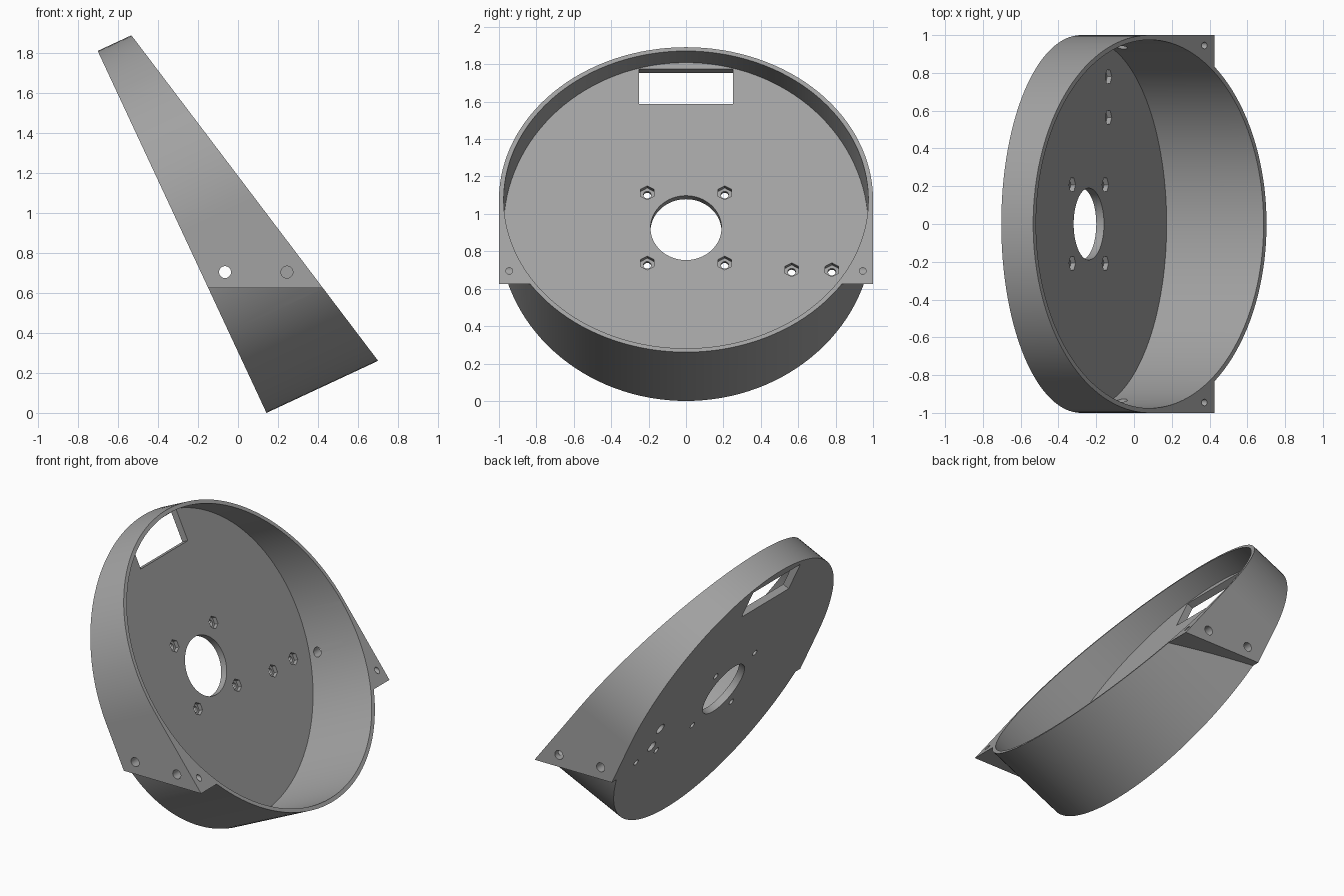
import bpy, bmesh, math
from mathutils import Matrix, Vector

if "Cube" in bpy.data.objects:
    bpy.data.objects.remove(bpy.data.objects["Cube"])

# Tilted frame: local x = drum axis, local y = width, local z = up the back plate
FRAME = Matrix.Translation((-0.28, 0, 0.9063)) @ Matrix.Rotation(math.radians(-25), 4, 'Y')
R_OUT, R_IN, FLOOR = 1.0, 0.975, 0.045
H_TOP, H_BOTTOM = 0.186, 0.617        # drum depth at the top and bottom
EAR_Z = 0.625                         # level underside of the side ears

grey = bpy.data.materials.new("grey plastic")
grey.diffuse_color = (0.36, 0.36, 0.36, 1)
grey.use_nodes = True
grey.node_tree.nodes["Principled BSDF"].inputs["Base Color"].default_value = grey.diffuse_color


def make(name, bm):
    bmesh.ops.recalc_face_normals(bm, faces=bm.faces)
    mesh = bpy.data.meshes.new(name)
    bm.to_mesh(mesh)
    bm.free()
    mesh.materials.append(grey)
    ob = bpy.data.objects.new(name, mesh)
    bpy.context.collection.objects.link(ob)
    return ob


def rod(r, start, end, n, frame=FRAME):
    """Cylinder between two points given in a frame."""
    a, b = frame @ Vector(start), frame @ Vector(end)
    # keep a vertex pointing up the plate, so six sides give an upright hexagon
    ax = (b - a).normalized()
    up = frame.to_3x3() @ Vector((0, 0, 1))
    side = up.cross(ax).normalized()
    up = ax.cross(side)
    bm = bmesh.new()
    rings = []
    for p in (a, b):
        rings.append([bm.verts.new(p + r * (math.cos(t) * up + math.sin(t) * side))
                      for t in (2 * math.pi * i / n for i in range(n))])
    bm.faces.new(rings[0])
    bm.faces.new(rings[1])
    for i in range(n):
        j = (i + 1) % n
        bm.faces.new((rings[0][i], rings[0][j], rings[1][j], rings[1][i]))
    return bm


def block(lo, hi):
    """Box between two corners in the tilted frame."""
    lo, hi = Vector(lo), Vector(hi)
    bm = bmesh.new()
    bmesh.ops.create_cube(bm, size=1, matrix=FRAME @ Matrix.Translation((lo + hi) / 2)
                          @ Matrix.Diagonal((*(hi - lo), 1)))
    return bm


def slice_off(bm, point, normal):
    """Remove everything on the normal side of a plane and cap the cut."""
    res = bmesh.ops.bisect_plane(bm, geom=bm.verts[:] + bm.edges[:] + bm.faces[:],
                                 plane_co=point, plane_no=normal, clear_outer=True)
    edges = [e for e in res['geom_cut'] if isinstance(e, bmesh.types.BMEdge)]
    bmesh.ops.contextual_create(bm, geom=edges)
    return bm


def combine(target, cutter, operation):
    cutter.hide_render = True
    mod = target.modifiers.new(operation.lower(), 'BOOLEAN')
    mod.operation, mod.solver, mod.object = operation, 'EXACT', cutter
    deps = bpy.context.evaluated_depsgraph_get()
    target.data = bpy.data.meshes.new_from_object(target.evaluated_get(deps))
    target.modifiers.clear()
    bpy.data.objects.remove(cutter)


# Sloping open face shared by drum and ears
rim_point = FRAME @ Vector((H_TOP, 0, R_OUT))
rim_normal = FRAME.to_3x3() @ Vector((2 * R_OUT, 0, H_BOTTOM - H_TOP)).normalized()

# Drum and the square ears on both sides
drum = make("tilted_drum", slice_off(rod(R_OUT, (0, 0, 0), (0.8, 0, 0), 128), rim_point, rim_normal))
ears = slice_off(block((0, -R_OUT, -0.95), (0.8, R_OUT, 0)), rim_point, rim_normal)
slice_off(ears, Vector((0, 0, EAR_Z)), Vector((0, 0, -1)))
combine(drum, make("side_ears", ears), 'UNION')


def cut(name, bm):
    combine(drum, make(name, bm), 'DIFFERENCE')


# Hollow, shaft hole and window
cut("hollow", rod(R_IN, (FLOOR, 0, 0), (1, 0, 0), 128))
cut("shaft_hole", rod(0.19, (-0.1, 0, 0), (0.2, 0, 0), 64))
cut("window", block((-0.1, -0.25, 0.73), (0.1, 0.25, 0.936)))

# Bolt holes with hexagonal nut pockets
bolts = [(y, z) for y in (-0.207, 0.207) for z in (-0.207, 0.207)] + [(0.565, -0.247), (0.78, -0.247)]
for y, z in bolts:
    cut("bolt_hole", rod(0.021, (-0.1, y, z), (0.1, y, z), 20))
    cut("nut_pocket", rod(0.041, (FLOOR - 0.027, y, z), (0.1, y, z), 6))

# Shallow round recesses on the back
for z in (-0.02, -0.17):
    cut("back_recess", rod(0.036, (-0.1, 0.66, z), (0.025, 0.66, z), 24))

# Ear holes: one through the wall, one blind, one in the sloping face
level = Matrix.Identity(4)
for s in (-1, 1):
    cut("ear_hole", rod(0.03, (-0.065, 0.8 * s, 0.705), (-0.065, 1.1 * s, 0.705), 24, level))
    cut("ear_blind_hole", rod(0.03, (0.245, 0.925 * s, 0.705), (0.245, 1.1 * s, 0.705), 24, level))
    cut("ear_screw_hole", rod(0.018, (0.245, 0.945 * s, 0.695), (0.6, 0.945 * s, 0.695), 16, level))

# Smooth curves, crisp edges
bpy.context.view_layer.objects.active = drum
drum.select_set(True)
bpy.ops.object.shade_smooth_by_angle(angle=math.radians(30))
